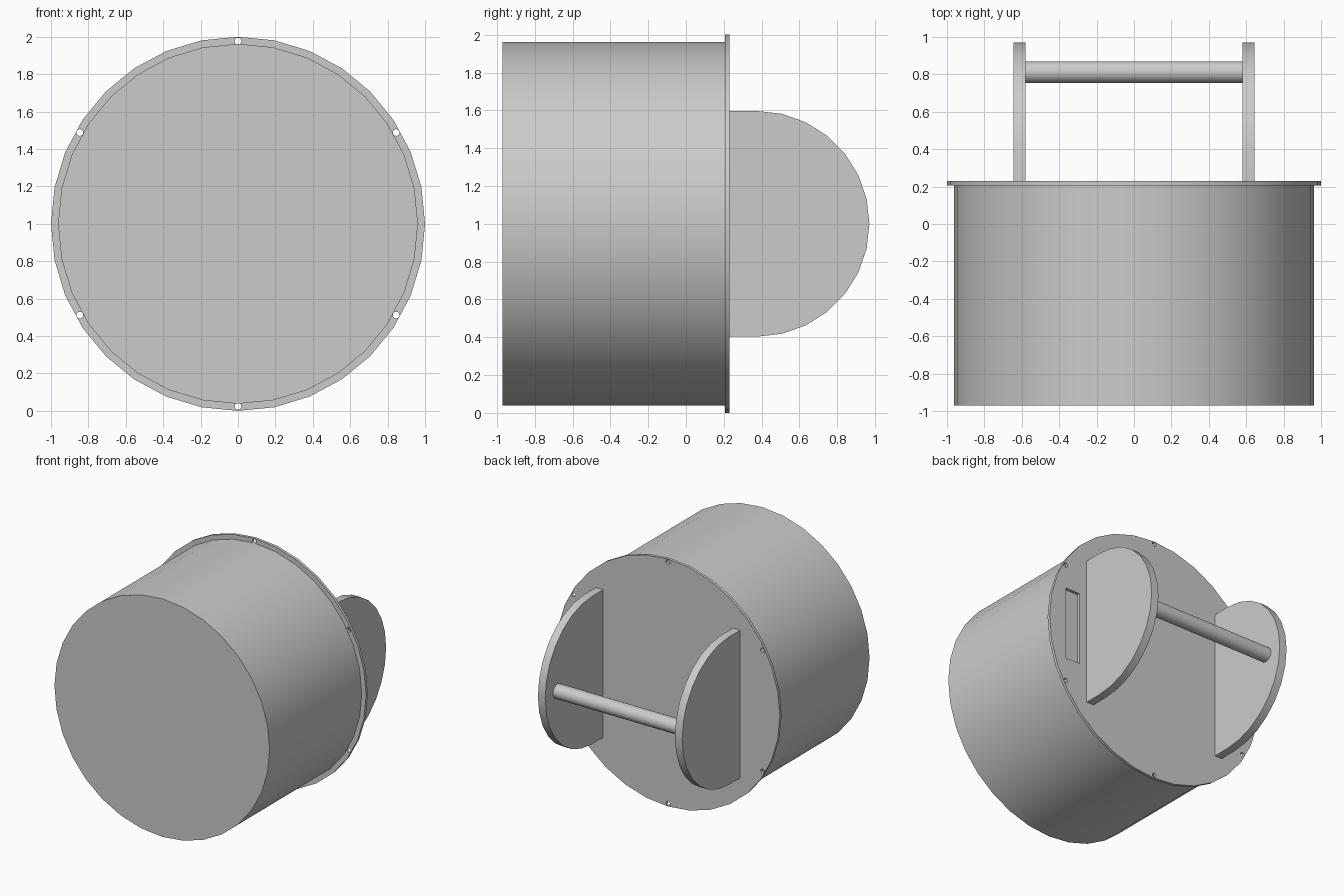
import bpy, bmesh, math
from mathutils import Matrix

default = bpy.data.objects.get("Cube")
if default:
    bpy.data.objects.remove(default)

grey = bpy.data.materials.new("plain_grey")
grey.use_nodes = True
grey.diffuse_color = (0.6, 0.6, 0.6, 1)
grey.node_tree.nodes["Principled BSDF"].inputs["Base Color"].default_value = (0.6, 0.6, 0.6, 1)

MID = 1.0                        # height of the drum axis
FLANGE_Y0, FLANGE_Y1 = 0.207, 0.23


def finish(name, bm):
    bmesh.ops.recalc_face_normals(bm, faces=bm.faces[:])
    mesh = bpy.data.meshes.new(name)
    bm.to_mesh(mesh)
    bm.free()
    mesh.materials.append(grey)
    obj = bpy.data.objects.new(name, mesh)
    bpy.context.collection.objects.link(obj)
    return obj


def smooth(obj):
    bpy.ops.object.select_all(action='DESELECT')
    obj.select_set(True)
    bpy.context.view_layer.objects.active = obj
    bpy.ops.object.shade_smooth_by_angle(angle=math.radians(30))


def add_cylinder(bm, radius, start, end, sides, axis='Y', at=(0, 0, MID)):
    """Closed cylinder running from start to end along the axis."""
    turn = Matrix.Rotation(math.pi / 2, 4, 'X' if axis == 'Y' else 'Y')
    middle = (start + end) / 2
    shift = (at[0], middle, at[2]) if axis == 'Y' else (middle, at[1], at[2])
    bmesh.ops.create_cone(bm, cap_ends=True, segments=sides, radius1=radius,
                          radius2=radius, depth=end - start,
                          matrix=Matrix.Translation(shift) @ turn)


def cylinder(name, *args, **kwargs):
    bm = bmesh.new()
    add_cylinder(bm, *args, **kwargs)
    obj = finish(name, bm)
    smooth(obj)
    return obj


# Drum body and mounting flange
cylinder("drum", 0.962, -0.97, FLANGE_Y0, 32)
flange = cylinder("flange", 1.0, FLANGE_Y0, FLANGE_Y1, 32)

# Cutter: six screw holes round the rim and one upright slot
bm = bmesh.new()
for i in range(6):
    a = math.radians(30 + 60 * i)
    add_cylinder(bm, 0.018, FLANGE_Y0 - 0.1, FLANGE_Y1 + 0.1, 16,
                 at=(0.976 * math.cos(a), 0, MID + 0.976 * math.sin(a)))
bmesh.ops.create_cube(bm, size=1, matrix=Matrix.Translation((0.78, FLANGE_Y1, MID))
                      @ Matrix.Diagonal((0.13, 0.2, 0.59, 1)))
cutter = finish("flange_cutter", bm)
cutter.hide_render = True

cut = flange.modifiers.new("holes", 'BOOLEAN')
cut.operation = 'DIFFERENCE'
cut.solver = 'EXACT'
cut.object = cutter
bpy.context.view_layer.objects.active = flange
bpy.ops.object.modifier_apply(modifier=cut.name)
bpy.data.objects.remove(cutter)
smooth(flange)

# Rounded handle plates on the back
RADIUS, CENTRE_Y, STEPS = 0.597, 0.373, 14
outline = [(FLANGE_Y1, MID - RADIUS)]
for i in range(STEPS + 1):
    a = math.pi * (i / STEPS - 0.5)
    outline.append((CENTRE_Y + RADIUS * math.cos(a), MID + RADIUS * math.sin(a)))
outline.append((FLANGE_Y1, MID + RADIUS))

for name, x in (("left_handle_plate", 0.58), ("right_handle_plate", -0.645)):
    bm = bmesh.new()
    face = bm.faces.new([bm.verts.new((x, y, z)) for y, z in outline])
    grown = bmesh.ops.extrude_face_region(bm, geom=[face])
    moved = [v for v in grown["geom"] if isinstance(v, bmesh.types.BMVert)]
    bmesh.ops.translate(bm, verts=moved, vec=(0.065, 0, 0))
    smooth(finish(name, bm))

# Grip rod between the plates
cylinder("grip_rod", 0.058, -0.58, 0.58, 24, axis='X', at=(0, 0.812, MID))
